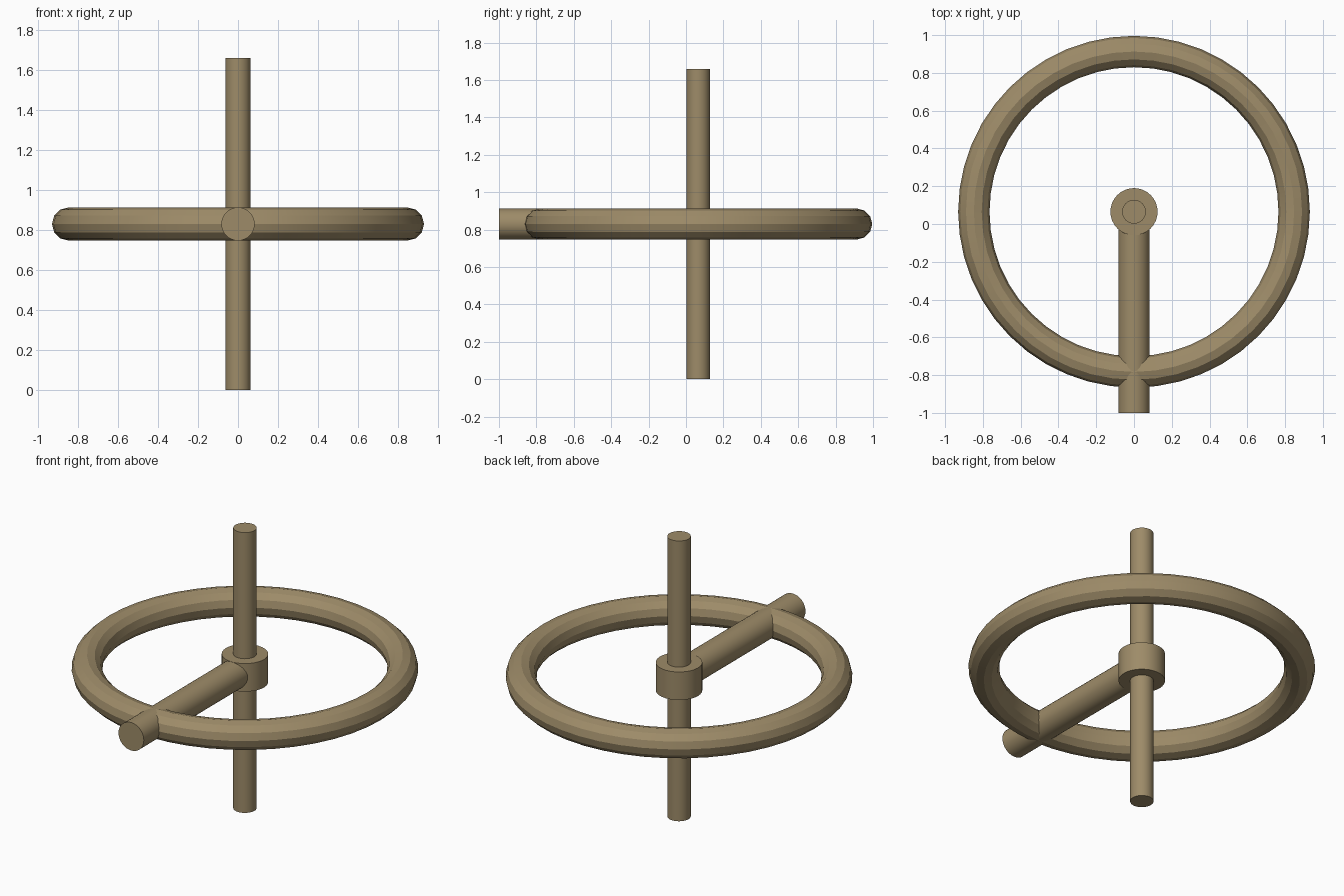
import bpy
from math import pi, radians

if "Cube" in bpy.data.objects:
    bpy.data.objects.remove(bpy.data.objects["Cube"])

CY, CZ = 0.065, 0.83      # ring axis and mid height
TUBE = 0.083              # ring and spoke radius

tan = bpy.data.materials.new("tan")
tan.diffuse_color = (0.34, 0.26, 0.14, 1)
tan.use_nodes = True
tan.node_tree.nodes["Principled BSDF"].inputs["Base Color"].default_value = tan.diffuse_color


def finish(name):
    ob = bpy.context.object
    ob.name = name
    ob.data.materials.append(tan)
    bpy.ops.object.shade_smooth_by_angle(angle=radians(20))


def rod(name, radius, length, loc, rot=(0, 0, 0)):
    bpy.ops.mesh.primitive_cylinder_add(vertices=32, radius=radius, depth=length,
                                        location=loc, rotation=rot)
    finish(name)


# Large horizontal ring
bpy.ops.mesh.primitive_torus_add(major_segments=48, minor_segments=12,
                                 major_radius=0.848, minor_radius=TUBE,
                                 location=(0, CY, CZ))
finish("ring")

# Vertical axle and its collar
rod("axle", 0.063, 2 * CZ, (0, CY, CZ))
rod("hub", 0.125, 2 * TUBE, (0, CY, CZ))

# Spoke running from the hub out through the ring
rod("spoke", TUBE, 1 + CY, (0, (CY - 1) / 2, CZ), (pi / 2, 0, 0))
